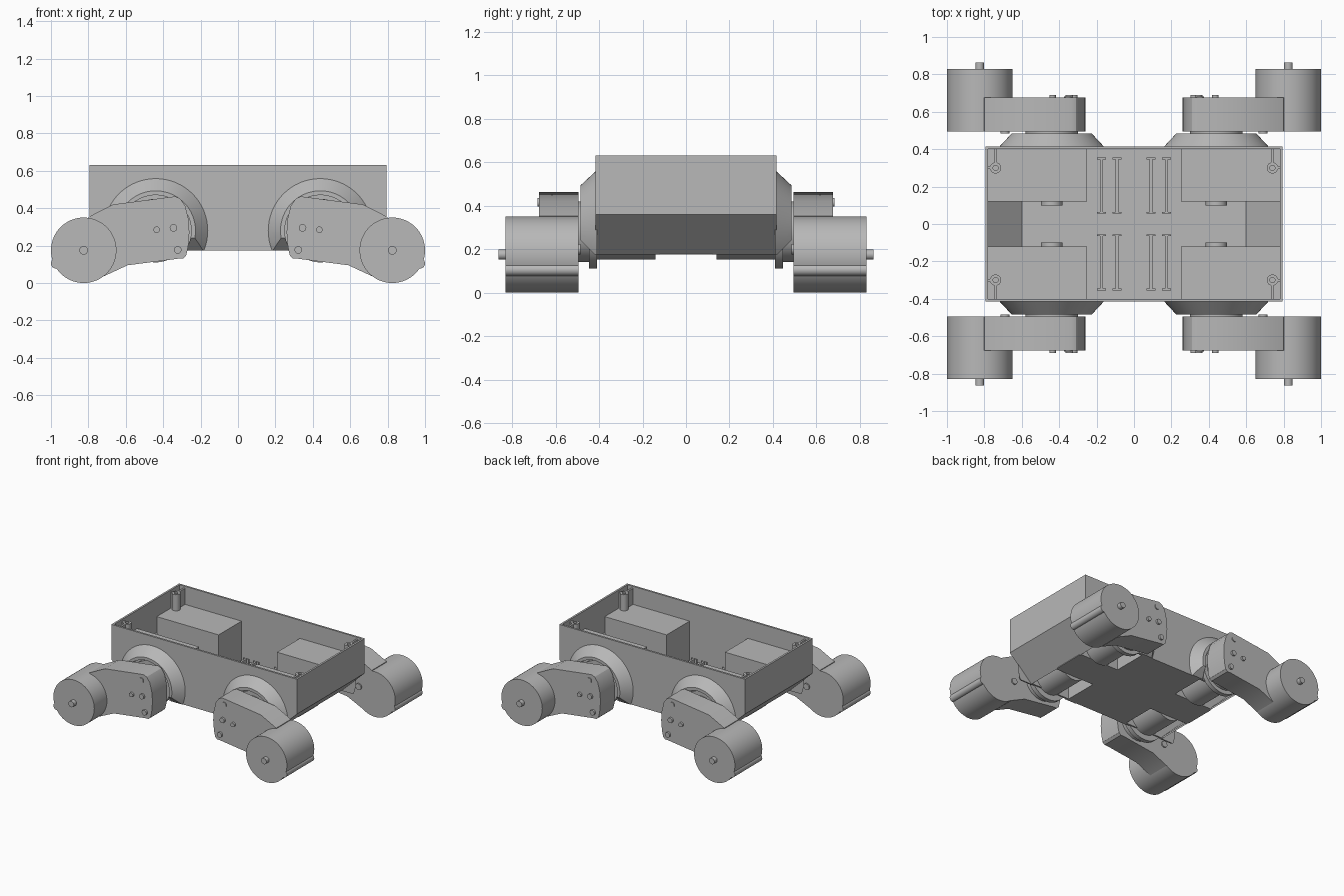
import bpy, bmesh, math
from mathutils import Vector

cube = bpy.data.objects.get("Cube")
if cube:
    bpy.data.objects.remove(cube)

grey = bpy.data.materials.new("plain_grey")
grey.use_nodes = True
colour = (0.48, 0.48, 0.48, 1)
grey.diffuse_color = colour
grey.node_tree.nodes["Principled BSDF"].inputs["Base Color"].default_value = colour

WALL = 0.015
HIP = (0.44, 0.28)      # x, z of the hip axis
KNEE = (0.825, 0.175)   # x, z of the outer motor axis


def finish(name, bm, mirror="XY"):
    """Turn a bmesh into an object, repeated across the chosen axes."""
    bmesh.ops.recalc_face_normals(bm, faces=bm.faces)
    mesh = bpy.data.meshes.new(name)
    bm.to_mesh(mesh)
    bm.free()
    mesh.materials.append(grey)
    obj = bpy.data.objects.new(name, mesh)
    bpy.context.collection.objects.link(obj)
    if mirror:
        mod = obj.modifiers.new("Mirror", "MIRROR")
        mod.use_axis = ["X" in mirror, "Y" in mirror, False]
        mod.use_mirror_merge = False
    bpy.ops.object.select_all(action="DESELECT")
    obj.select_set(True)
    bpy.context.view_layer.objects.active = obj
    bpy.ops.object.shade_smooth_by_angle(angle=math.radians(30))
    return obj


def prism(name, pts, y0, y1, mirror="XY"):
    """Extrude an x-z outline along y."""
    bm = bmesh.new()
    face = bm.faces.new([bm.verts.new((x, y0, z)) for x, z in pts])
    ext = bmesh.ops.extrude_face_region(bm, geom=[face])
    verts = [v for v in ext["geom"] if isinstance(v, bmesh.types.BMVert)]
    bmesh.ops.translate(bm, verts=verts, vec=(0, y1 - y0, 0))
    return finish(name, bm, mirror)


def box(name, x0, x1, y0, y1, z0, z1, mirror="XY"):
    return prism(name, [(x0, z0), (x1, z0), (x1, z1), (x0, z1)], y0, y1, mirror)


def circle(centre, r, start=0, stop=360, n=48):
    steps = [math.radians(start + (stop - start) * i / n) for i in range(n)]
    return [(centre[0] + r * math.cos(a), centre[1] + r * math.sin(a)) for a in steps]


def rod(name, centre, r, y0, y1, n=48):
    return prism(name, circle(centre, r, n=n), y0, y1)


def lathe(profile, n=64):
    """Spin a closed (radius, height) profile into a ring around z."""
    bm = bmesh.new()
    loops = []
    for i in range(n):
        a = 2 * math.pi * i / n
        loops.append([bm.verts.new((r * math.cos(a), r * math.sin(a), h)) for r, h in profile])
    k = len(profile)
    for i in range(n):
        a, b = loops[i], loops[(i + 1) % n]
        for j in range(k):
            bm.faces.new((a[j], b[j], b[(j + 1) % k], a[(j + 1) % k]))
    return bm


# Open tray body with sloping lower ends
prism("side_wall", [(-0.795, 0.63), (-0.795, 0.36), (-0.6, 0.175),
                    (0.6, 0.175), (0.795, 0.36), (0.795, 0.63)], 0.4, 0.415, "Y")
prism("end_wall", [(0.795, 0.63), (0.795, 0.36), (0.6, 0.175),
                   (0.6, 0.19), (0.78, 0.366), (0.78, 0.63)], -0.4, 0.4, "X")
box("floor_centre", -0.25, 0.25, -0.4, 0.4, 0.175, 0.19, "")
box("floor_arm", 0.25, 0.605, -0.12, 0.12, 0.175, 0.19, "X")

# Motor housings inside the tray, open underneath
prism("housing_inner_wall", [(0.25, 0.175), (0.6, 0.175), (0.785, 0.355),
                             (0.785, 0.49), (0.25, 0.49)], 0.12, 0.135)
box("housing_side_wall", 0.25, 0.265, 0.135, 0.4, 0.175, 0.49)
box("housing_lid", 0.265, 0.785, 0.135, 0.4, 0.475, 0.49)

# Floor rails with flanged ends
for x in (0.09, 0.175):
    box("rail", x - 0.008, x + 0.008, 0.06, 0.35, 0.19, 0.24)
    for y in (0.055, 0.345):
        box("rail_flange", x - 0.024, x + 0.024, y, y + 0.01, 0.19, 0.24)

# Screw posts in the corners
bm = lathe([(0.03, 0.49), (0.03, 0.615), (0.014, 0.615), (0.014, 0.49)], 24)
bmesh.ops.translate(bm, verts=bm.verts, vec=(0.74, 0.3, 0))
finish("screw_post", bm)
box("post_rib_end", 0.768, 0.782, 0.293, 0.307, 0.49, 0.615)
box("post_rib_side", 0.733, 0.747, 0.328, 0.402, 0.49, 0.615)

# Conical hip rings, trimmed at a slant below
bm = lathe([(0.283, 0.41), (0.213, 0.485), (0.19, 0.485), (0.19, 0.41)])
for v in bm.verts:
    x, z, y = v.co
    v.co = Vector((HIP[0] + x, y, HIP[1] + z))
for point, normal in (((0, 0.42, 0.175), (0, 1, -1)), ((0, 0, 0.175), (0, 0, -1))):
    cut = bmesh.ops.bisect_plane(bm, geom=bm.verts[:] + bm.edges[:] + bm.faces[:],
                                 plane_co=point, plane_no=normal, clear_outer=True)
    edges = [e for e in cut["geom_cut"] if isinstance(e, bmesh.types.BMEdge)]
    bmesh.ops.holes_fill(bm, edges=edges)
finish("hip_ring", bm)

# Hip motors
rod("hip_motor", HIP, 0.128, 0.14, 0.44)
rod("hip_motor_nub", HIP, 0.057, 0.1, 0.14)
rod("hip_face", HIP, 0.17, 0.41, 0.445)
rod("hip_hub", HIP, 0.14, 0.44, 0.5)

# Leg arms: outline wraps the outer motor and rounds off at the hip
outline = circle(KNEE, 0.178, 85, -55, 1)
outline = [(0.8, 0.353), (0.668, 0.42), (0.337, 0.463), (0.31, 0.452), (0.283, 0.415),
           (0.264, 0.34), (0.26, 0.27), (0.267, 0.19), (0.278, 0.145), (0.295, 0.13),
           (0.32, 0.13), (0.59, 0.095), (0.715, 0.037), KNEE]
prism("leg_arm", outline, 0.495, 0.675)
for spot in ((0.355, 0.415), (0.345, 0.295), (0.322, 0.177)):
    rod("arm_screw", spot, 0.02, 0.67, 0.69 if spot[1] < 0.4 else 0.682, 20)
rod("hip_shaft", (0.435, 0.285), 0.017, 0.67, 0.69, 20)
rod("inner_screw", (0.69, 0.2), 0.024, 0.485, 0.5, 20)

# Outer motors with side cable bump and shaft
rod("outer_motor", KNEE, 0.175, 0.495, 0.83, 64)
rod("cable_bump", (0.972, 0.105), 0.028, 0.495, 0.83, 24)
rod("outer_shaft", KNEE, 0.023, 0.82, 0.863, 24)
